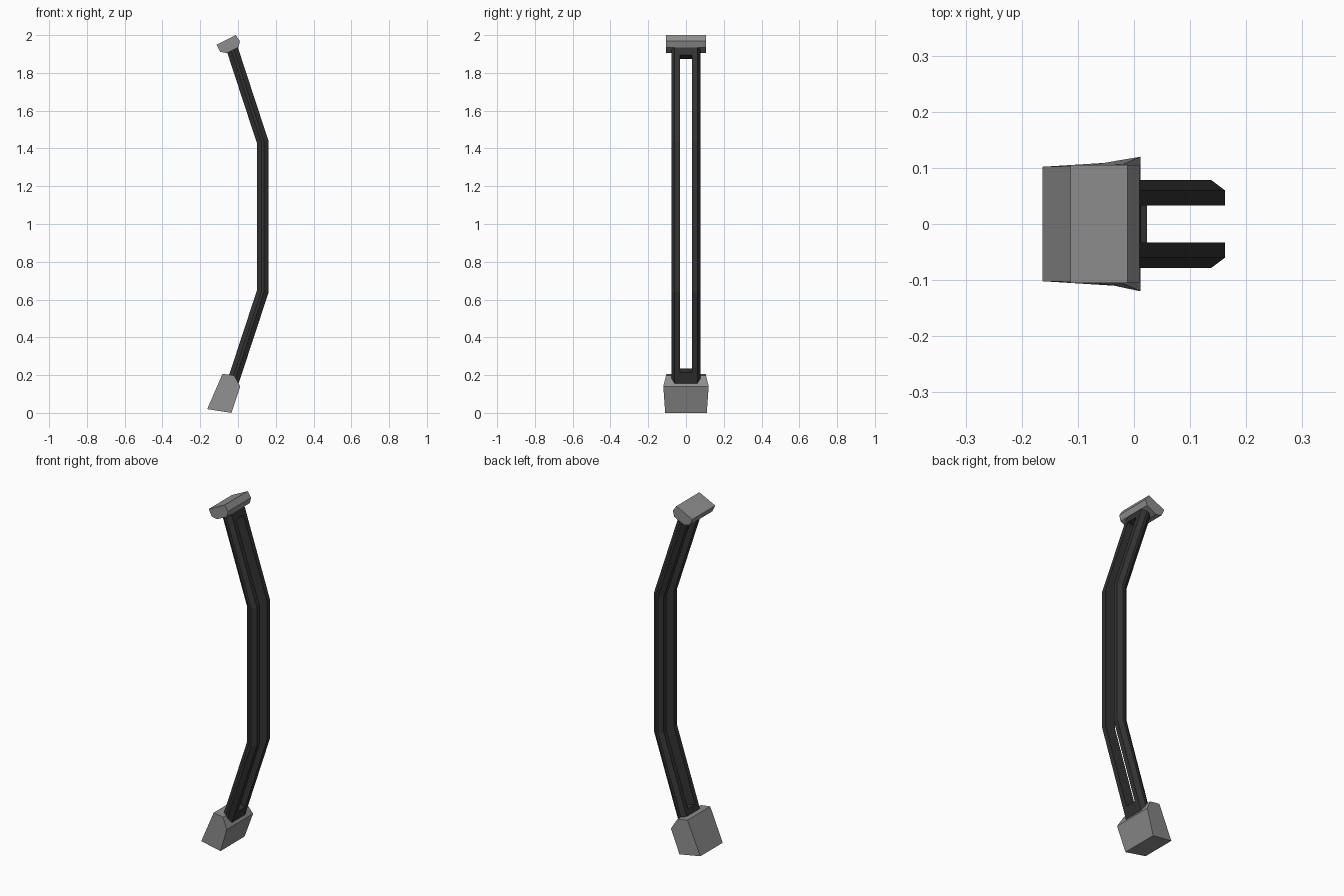
import bpy
import bmesh
from mathutils import Vector

cube = bpy.data.objects.get("Cube")
if cube:
    bpy.data.objects.remove(cube, do_unlink=True)


def material(name, value):
    m = bpy.data.materials.new(name)
    m.use_nodes = True
    colour = (value, value, value, 1)
    m.diffuse_color = colour
    m.node_tree.nodes["Principled BSDF"].inputs["Base Color"].default_value = colour
    return m


dark = material("dark grey", 0.033)
grey = material("mid grey", 0.27)


def loft(name, rings, mat):
    """Join equal-length rings of points into a closed flat-faced solid."""
    bm = bmesh.new()
    loops = [[bm.verts.new(p) for p in ring] for ring in rings]
    n = len(loops[0])
    for a, b in zip(loops, loops[1:]):
        for i in range(n):
            j = (i + 1) % n
            bm.faces.new((a[i], a[j], b[j], b[i]))
    bm.faces.new(loops[0])
    bm.faces.new(loops[-1])
    bmesh.ops.recalc_face_normals(bm, faces=bm.faces)
    mesh = bpy.data.meshes.new(name)
    bm.to_mesh(mesh)
    bm.free()
    mesh.materials.append(mat)
    ob = bpy.data.objects.new(name, mesh)
    bpy.context.collection.objects.link(ob)
    return ob


def sweep(name, path, section, mat):
    """Carry an (offset, y) section along an xz path with mitred bends."""
    pts = [Vector(p) for p in path]
    dirs = [(b - a).normalized() for a, b in zip(pts, pts[1:])]
    rings = []
    for i, p in enumerate(pts):
        d0, d1 = dirs[max(i - 1, 0)], dirs[min(i, len(dirs) - 1)]
        t = (d0 + d1).normalized()
        normal = Vector((t.y, -t.x)) / t.dot(d0)
        rings.append([(p.x + normal.x * o, y, p.y + normal.y * o) for o, y in section])
    return loft(name, rings, mat)


# Two bent rails with chamfered outer corners
path = [(-0.041, 0.12), (0.131, 0.643), (0.131, 1.433), (-0.035, 1.94)]
half, inner, outer = 0.031, 0.033, 0.078
section = [(-half, inner), (half, inner), (half, 0.06),
           (0.007, outer), (-0.007, outer), (-half, 0.06)]
for name, side in (("left_rail", 1), ("right_rail", -1)):
    sweep(name, path, [(o, y * side) for o, y in section], dark)

# Webs closing the slot at both ends
web = [(-half, -inner), (half, -inner), (half, inner), (-half, inner)]
low, high = Vector(path[0]), Vector(path[-1])
sweep("lower_web", [low, low.lerp(Vector(path[1]), 0.2)], web, dark)
sweep("upper_web", [high.lerp(Vector(path[2]), 0.11), high], web, dark)

# Upper end cap: tilted profile extruded across the width
cap = [(-0.113, 1.95), (-0.012, 2.0), (0.01, 1.968),
       (0.002, 1.935), (-0.06, 1.905), (-0.095, 1.912)]
loft("upper_cap", [[(x, y, z) for x, z in cap] for y in (-0.105, 0.105)], grey)

# Lower foot: tapered block with a sloping shoulder; (x, z, half width)
foot = [(-0.163, 0.02, 0.102), (-0.035, 0.0, 0.11), (0.012, 0.14, 0.12),
        (-0.02, 0.198, 0.106), (-0.082, 0.207, 0.104)]
loft("lower_foot", [[(x, w * s, z) for x, z, w in foot] for s in (-1, 1)], grey)
